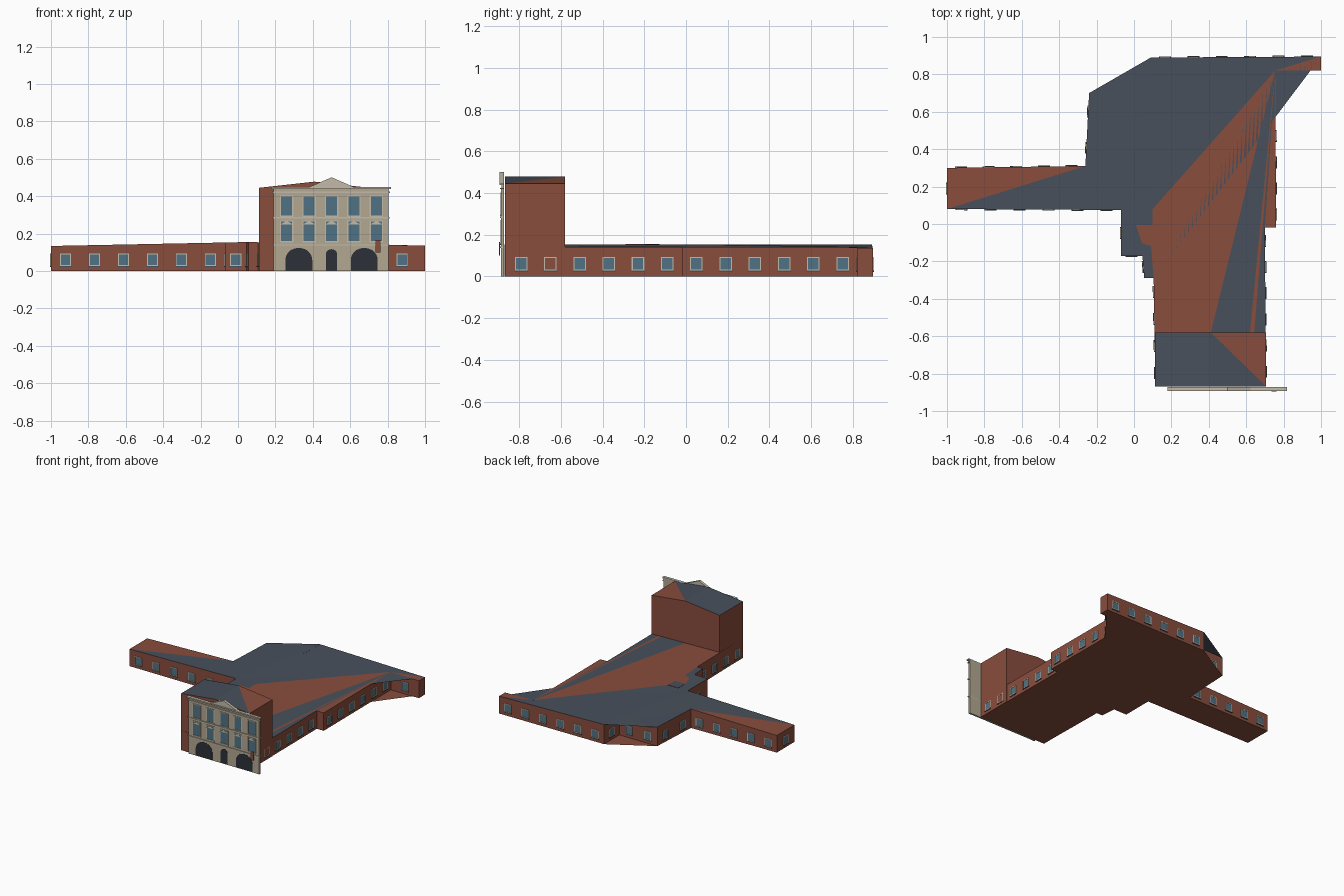
import bpy, bmesh, math
from mathutils import Matrix, Vector

if "Cube" in bpy.data.objects:
    bpy.data.objects.remove(bpy.data.objects["Cube"])


def material(name, r, g, b):
    m = bpy.data.materials.new(name)
    m.diffuse_color = (r, g, b, 1)
    m.use_nodes = True
    m.node_tree.nodes["Principled BSDF"].inputs["Base Color"].default_value = m.diffuse_color
    return m


BRICK = material("brick", 0.25, 0.075, 0.047)
SLATE = material("slate", 0.065, 0.08, 0.105)
STONE = material("stone", 0.45, 0.39, 0.28)
TRIM = material("trim", 0.55, 0.50, 0.40)
GLASS = material("glass", 0.08, 0.17, 0.23)
DARK = material("dark_door", 0.025, 0.03, 0.04)


def finish(name, bm, *mats):
    bmesh.ops.remove_doubles(bm, verts=bm.verts, dist=1e-5)
    bmesh.ops.recalc_face_normals(bm, faces=bm.faces)
    me = bpy.data.meshes.new(name)
    bm.to_mesh(me)
    bm.free()
    for m in mats:
        me.materials.append(m)
    ob = bpy.data.objects.new(name, me)
    bpy.context.collection.objects.link(ob)
    return ob


def prism(bm, pts, y0, y1, mat=Matrix()):
    """Extrude an x-z outline from y0 to y1."""
    a, b = ([bm.verts.new(mat @ Vector((x, y, z))) for x, z in pts] for y in (y0, y1))
    bm.faces.new(a)
    bm.faces.new(b[::-1])
    for i in range(len(pts)):
        j = (i + 1) % len(pts)
        bm.faces.new((a[i], b[i], b[j], a[j]))


def rect(x0, x1, z0, z1):
    return [(x0, z0), (x1, z0), (x1, z1), (x0, z1)]


def arch(cx, w, spring, top, n=10):
    curve = [(cx + w * math.cos(math.pi * i / n), spring + (top - spring) * math.sin(math.pi * i / n))
             for i in range(n + 1)]
    return [(cx - w, 0.004), (cx + w, 0.004)] + curve


# Low building: outline clockwise from above, plus courtyard hole
outline = [(.09, .89), (1, .895), (1, .82), (.755, .82), (.76, -.02), (.70, -.02), (.705, -.86),
           (.115, -.87), (.105, -.29), (.055, -.29), (.045, -.17), (-.07, -.17), (-.07, .075),
           (-1, .08), (-1, .30), (-.26, .31), (-.24, .70), (.09, .70)]
court = [(.01, -.005), (.01, .08), (.10, .08), (.10, -.005)]
apex = (.755, .82)
f1, f2, f3 = (.34, -.868), (.593, -.862), (.62, -.862)
slate_parts = [
    [apex] + [outline[1], outline[0]] + outline[:15:-1] + [outline[15], outline[13]]
    + outline[12:7:-1] + court[:3],
    [apex, f1, f2],
    [apex, f3, outline[6], outline[5]]]
brick_parts = [
    [apex, court[2], court[3], court[0], outline[8], outline[7], f1],
    [apex, f2, f3],
    [apex, outline[5], outline[4]],
    [outline[1], outline[2], apex],
    [outline[13], outline[14], outline[15]]]


def eave(x):
    return 0.155 - 0.02 * abs(x - 0.05)


bm = bmesh.new()
for idx, group in ((0, brick_parts), (1, slate_parts)):
    for poly in group:
        top = bm.faces.new([bm.verts.new((x, y, eave(x))) for x, y in poly])
        top.material_index = idx
        bm.faces.new([bm.verts.new((x, y, 0)) for x, y in poly])
for ring in (outline, court):
    for (ax, ay), (bx, by) in zip(ring, ring[1:] + ring[:1]):
        bm.faces.new([bm.verts.new(c) for c in
                      ((ax, ay, 0), (bx, by, 0), (bx, by, eave(bx)), (ax, ay, eave(ax)))])
bmesh.ops.triangulate(bm, faces=[f for f in bm.faces if len(f.verts) > 4])
finish("low_wings", bm, BRICK, SLATE)

# Wing windows: evenly spaced along each wall except behind the facade
frames, panes, sills = bmesh.new(), bmesh.new(), bmesh.new()
for i, (a, b) in enumerate(zip(outline, outline[1:] + outline[:1])):
    a, b = Vector((*a, 0)), Vector((*b, 0))
    length = (b - a).length
    if i == 6 or length < 0.11:
        continue
    d = (b - a).normalized()
    n = Vector((-d.y, d.x, 0))
    count = max(1, int(length / 0.138))
    for k in range(count):
        p = a + d * length * (k + .5) / count
        m = Matrix.Translation(p) @ Matrix.Rotation(math.atan2(n.y, n.x) + math.pi / 2, 4, 'Z')
        for r in (rect(-.03, -.025, .028, .093), rect(.025, .03, .028, .093),
                  rect(-.025, .025, .088, .093), rect(-.025, .025, .028, .033)):
            prism(frames, r, -.004, 0, m)
        prism(panes, rect(-.025, .025, .033, .088), -.002, 0, m)
        prism(sills, rect(-.032, .032, .022, .028), -.006, 0, m)
finish("wing_window_frames", frames, TRIM)
finish("wing_window_panes", panes, GLASS)
finish("wing_window_sills", sills, SLATE)

# Tall front block with a low gable roof
bm = bmesh.new()
prism(bm, [(.113, 0), (.706, 0), (.706, .445), (.41, .478), (.113, .445)], -.868, -.58)
bm.faces.ensure_lookup_table()
bm.normal_update()
for f in bm.faces:
    c = f.calc_center_median()
    if c.z > .45 and c.x < .41:
        f.material_index = 1
# right roof slope is split on its diagonal into slate and brick
slope = [f for f in bm.faces if f.calc_center_median().z > .45 and f.calc_center_median().x > .41][0]
v = {(round(p.co.x, 1), p.co.y > -.7): p for p in slope.verts}
bmesh.utils.face_split(slope, v[(.4, True)], v[(.7, False)])
for f in bm.faces:
    if len(f.verts) == 3 and f.calc_center_median().x < .55:
        f.material_index = 1
finish("front_block", bm, BRICK, SLATE)

# Stone facade slab
FY = -.885
bm = bmesh.new()
prism(bm, rect(.19, .805, 0, .44), FY, -.872)
for x in (.19, .785):
    prism(bm, rect(x, x + .02, 0, .42), FY - .002, FY)
finish("facade", bm, STONE)

# Ledges, cornice and pediment
bm = bmesh.new()
for z0, z1, e, y in ((.136, .143, .006, .006), (.28, .288, .006, .006),
                     (.418, .424, .008, .007), (.438, .448, .012, .009)):
    prism(bm, rect(.19 - e, .805 + e, z0, z1), FY - y, -.872)
prism(bm, [(.385, .448), (.615, .448), (.50, .492)], FY - .003, -.874)
for s in (-1, 1):
    prism(bm, [(.5 + s * .122, .448), (.5 + s * .108, .448), (.5, .492), (.5, .501)], FY - .008, -.872)
finish("facade_cornices", bm, TRIM)

# Two rows of five tall windows with hoods and sills
glass, trim = bmesh.new(), bmesh.new()
for i in range(5):
    x = .26 + .12 * i
    for z0, z1 in ((.16, .265), (.297, .398)):
        prism(glass, rect(x - .03, x + .03, z0, z1), FY - .0015, FY)
        prism(trim, rect(x - .036, x + .036, z0 - .007, z0), FY - .005, FY)
        for s in (-1, 1):
            prism(trim, rect(x + s * .033 - .003, x + s * .033 + .003, z0, z1), FY - .003, FY)
        prism(trim, rect(x - .036, x + .036, z1, z1 + .005), FY - .004, FY)
    prism(trim, [(x - .034, .249), (x + .034, .249), (x, .268)], FY - .004, FY)
finish("facade_window_panes", glass, GLASS)
finish("facade_window_trim", trim, TRIM)

# Ground floor arches and central door
bm = bmesh.new()
for cx, w, spring, top in ((.325, .072, .06, .124), (.50, .03, .09, .117), (.675, .072, .06, .124)):
    prism(bm, arch(cx, w, spring, top), FY - .002, FY)
finish("arched_doors", bm, DARK)

# Projecting red panel on a bracket
bm = bmesh.new()
prism(bm, rect(.735, .763, .10, .165), -.895, -.891)
prism(bm, rect(.746, .752, .15, .156), -.891, FY)
finish("hanging_panel", bm, BRICK)
